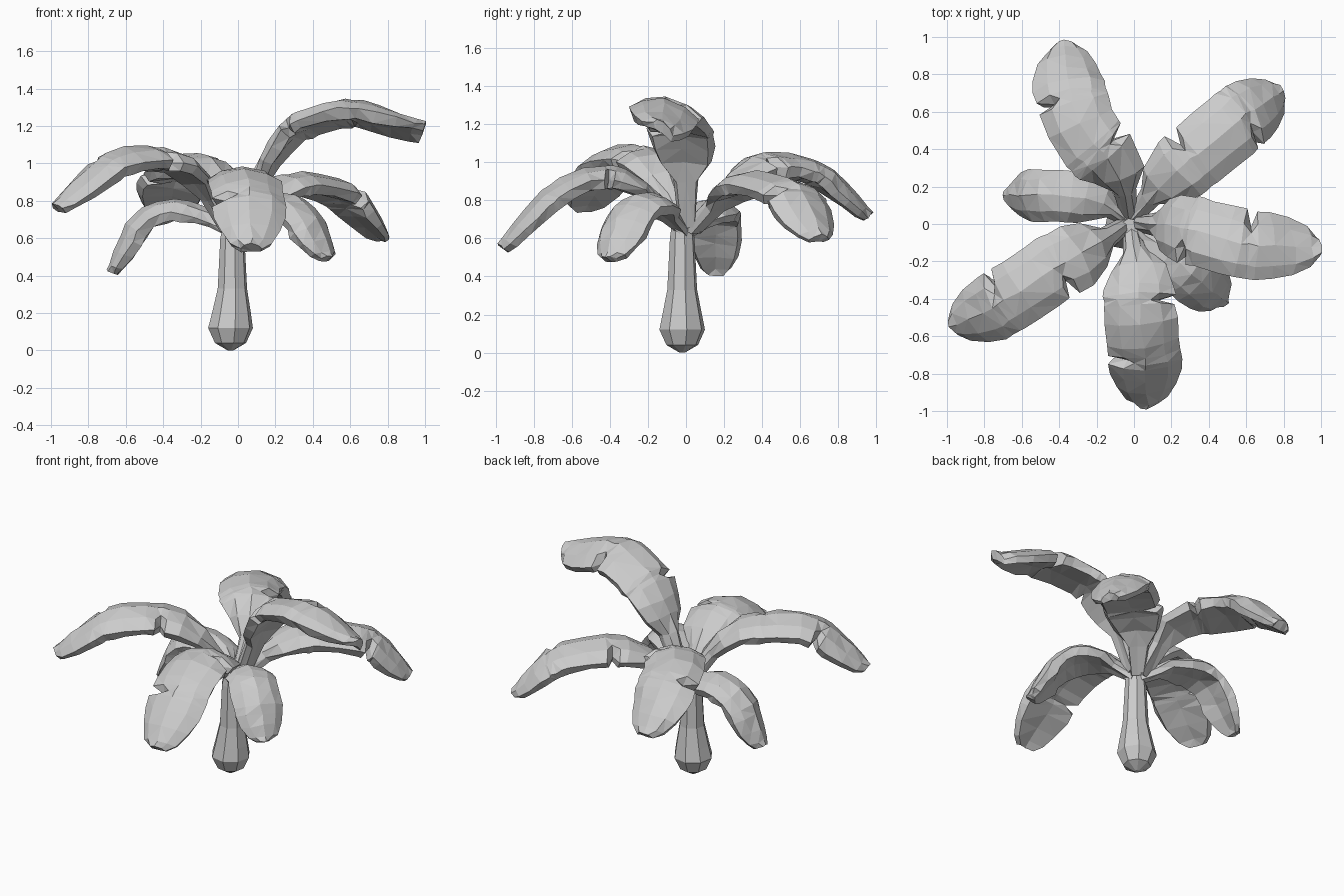
import bpy, bmesh, math, random
from mathutils import Vector

random.seed(4)
if "Cube" in bpy.data.objects:
    bpy.data.objects.remove(bpy.data.objects["Cube"], do_unlink=True)

grey = bpy.data.materials.new("plain grey")
grey.use_nodes = True
grey.diffuse_color = (0.6, 0.6, 0.6, 1)
grey.node_tree.nodes["Principled BSDF"].inputs["Base Color"].default_value = (0.6, 0.6, 0.6, 1)


def loft(name, rings):
    """Closed faceted skin through a row of equal point rings."""
    bm = bmesh.new()
    rows = [[bm.verts.new(p) for p in ring] for ring in rings]
    count = len(rows[0])
    for a, b in zip(rows, rows[1:]):
        for i in range(count):
            j = (i + 1) % count
            bm.faces.new((a[i], a[j], b[j], b[i]))
    bm.faces.new(rows[0])
    bm.faces.new(rows[-1])
    bmesh.ops.triangulate(bm, faces=bm.faces[:])
    bmesh.ops.recalc_face_normals(bm, faces=bm.faces[:])
    mesh = bpy.data.meshes.new(name)
    bm.to_mesh(mesh)
    bm.free()
    mesh.materials.append(grey)
    obj = bpy.data.objects.new(name, mesh)
    bpy.context.collection.objects.link(obj)
    return obj


def spline(points, t):
    """Smooth curve through the points, t from 0 to 1."""
    n = len(points) - 1
    k = min(int(t * n), n - 1)
    u = t * n - k
    p1, p2 = points[k], points[k + 1]
    p0 = points[k - 1] if k else p1 * 2 - p2
    p3 = points[k + 2] if k + 2 <= n else p2 * 2 - p1
    return 0.5 * (2 * p1 + (p2 - p0) * u + (2 * p0 - 5 * p1 + 4 * p2 - p3) * u ** 2
                  + (3 * p1 - p0 - 3 * p2 + p3) * u ** 3)


def profile(keys, t):
    """Straight interpolation between (position, value) keys."""
    for (a, va), (b, vb) in zip(keys, keys[1:]):
        if t <= b:
            return va + (vb - va) * (t - a) / (b - a)
    return keys[-1][1]


THICK = [(0, .6), (.2, .75), (.4, 1), (.85, 1), (1, .55)]
# Arched blade section: sideways share, height
SECTION = [(-1, -.075), (-.6, -.025), (0, 0), (.6, -.025), (1, -.075),
           (.85, -.125), (0, -.112), (-.85, -.125)]
CROWN = Vector((-.02, .01, .68))


def leaf(name, points, half, left_cut=None, right_cut=None, stem=.12, lean=0):
    pts = [CROWN] + [Vector(p) for p in points]
    width = [(0, .22), (stem, .34), (stem + .08, .75), (stem + .2, .97), (.6, 1),
             (.82, 1), (.91, .84), (.97, .58), (1, .3)]
    cuts = [c for c in (left_cut, right_cut) if c]
    steps = [s for s in (0, stem, stem + .08, .32, .42, .54, .66, .78, .84, .91, .97, 1)
             if all(abs(s - c) > .05 for c in cuts)]
    for c in cuts:
        steps += [c - .035, c, c + .03]
    rings = []
    for t in sorted(steps):
        centre = spline(pts, t)
        tangent = (spline(pts, min(t + .02, 1)) - spline(pts, max(t - .02, 0))).normalized()
        side = Vector((-tangent.y, tangent.x, 0)).normalized()
        up = tangent.cross(side)
        ring = []
        for s, h in SECTION:
            w = half * profile(width, t)
            if t == (left_cut if s > 0 else right_cut):
                w *= .5
            rise = h * profile(THICK, t) + lean * s * t
            jitter = Vector([random.uniform(-.007, .007) for _ in range(3)])
            ring.append(centre + side * s * w + up * rise + jitter)
        rings.append(ring)
    return loft(name, rings)


# Trunk with a swollen foot
trunk = []
for z, r, x in [(0, .015, -.04), (.04, .085, -.04), (.12, .122, -.04), (.2, .106, -.035),
                (.33, .08, -.03), (.6, .066, -.03), (.72, .05, -.02)]:
    trunk.append([Vector((x + r * math.cos(a), -.02 + r * math.sin(a), z))
                  for a in (i * math.tau / 8 + .2 for i in range(8))])
loft("trunk", trunk)

# Seven drooping leaves around the crown
leaf("tall_left_leaf", [(.12, 0, 1.05), (.29, -.03, 1.26), (.62, -.11, 1.34), (1, -.12, 1.21)],
     .185, left_cut=.75, right_cut=.47, stem=.16, lean=-.04)
leaf("back_left_leaf", [(.17, .23, .91), (.4, .42, .95), (.62, .6, .87), (.805, .715, .62)],
     .185, left_cut=.4, right_cut=.73)
leaf("back_right_leaf", [(-.09, .28, .99), (-.27, .5, 1.05), (-.35, .75, .98), (-.37, .985, .74)],
     .19, left_cut=.69, right_cut=.36)
leaf("short_right_leaf", [(-.2, .12, .78), (-.4, .15, .81), (-.58, .155, .7), (-.705, .155, .43)],
     .14)
leaf("front_right_leaf", [(-.22, -.12, 1), (-.45, -.25, 1.09), (-.71, -.42, 1.05), (-.985, -.555, .79)],
     .185, left_cut=.45, right_cut=.77)
leaf("front_leaf", [(.02, -.25, .93), (.035, -.5, .98), (.06, -.76, .85), (.075, -.99, .57)],
     .195, left_cut=.4, right_cut=.75)
leaf("short_left_leaf", [(.15, -.13, .82), (.29, -.25, .84), (.41, -.35, .73), (.505, -.425, .51)],
     .155)
